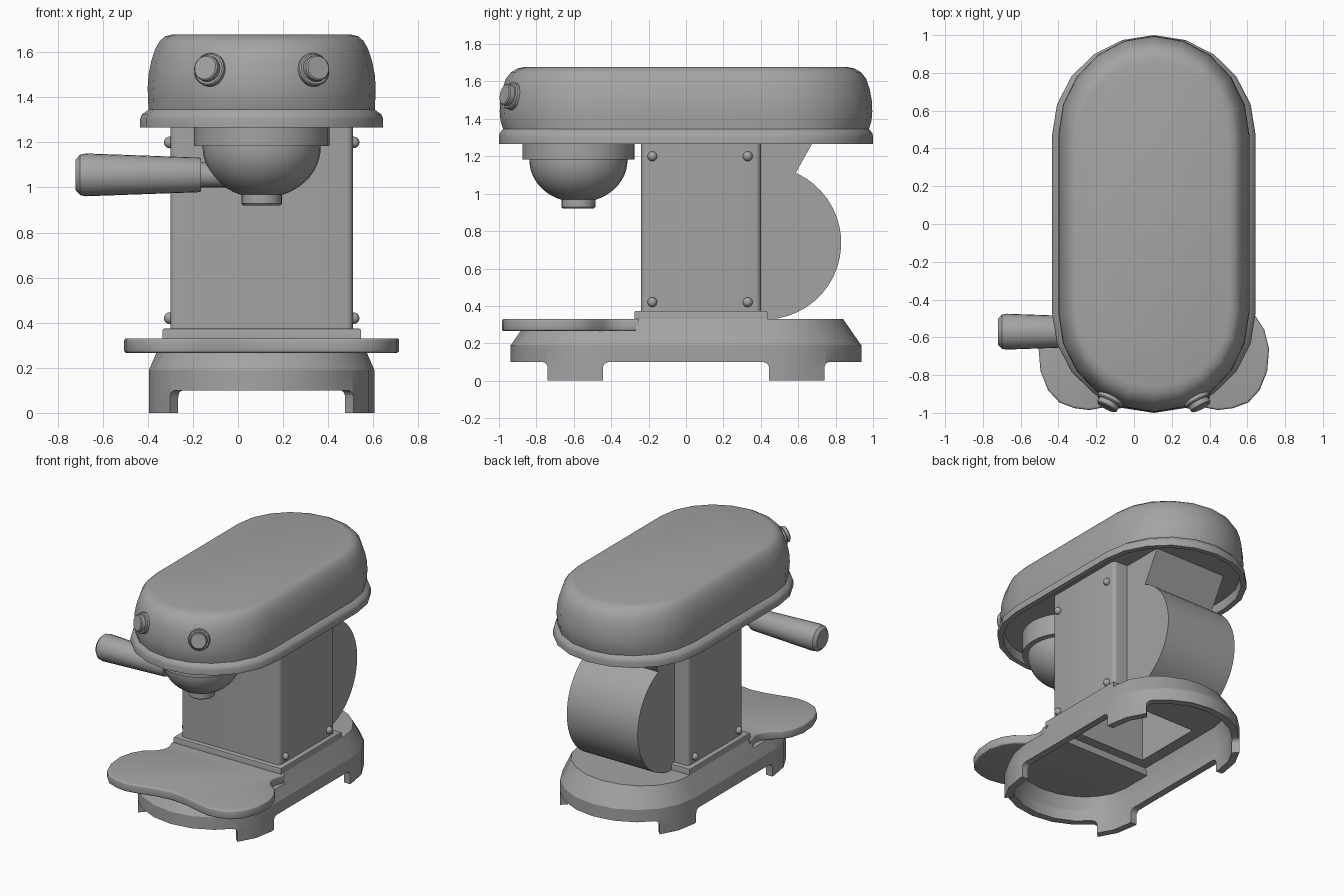
import bpy, bmesh, math
from mathutils import Vector

cube = bpy.data.objects.get("Cube")
if cube:
    bpy.data.objects.remove(cube, do_unlink=True)

CX = 0.105  # centre line of the machine
grey = bpy.data.materials.new("plain grey")
grey.use_nodes = True
grey.diffuse_color = (0.37, 0.37, 0.37, 1)
grey.node_tree.nodes["Principled BSDF"].inputs["Base Color"].default_value = (0.37, 0.37, 0.37, 1)


def activate(ob):
    bpy.ops.object.select_all(action='DESELECT')
    ob.select_set(True)
    bpy.context.view_layer.objects.active = ob


def finish(name, bm, loc=(0, 0, 0)):
    bmesh.ops.recalc_face_normals(bm, faces=bm.faces)
    me = bpy.data.meshes.new(name)
    bm.to_mesh(me)
    bm.free()
    me.materials.append(grey)
    ob = bpy.data.objects.new(name, me)
    ob.location = loc
    bpy.context.collection.objects.link(ob)
    return ob


def smooth(ob, angle=30):
    activate(ob)
    bpy.ops.object.shade_smooth_by_angle(angle=math.radians(angle))
    return ob


def cut(ob, cutter, keep=False):
    """Subtract a cutter and apply the result."""
    mod = ob.modifiers.new("cut", 'BOOLEAN')
    mod.operation = 'DIFFERENCE'
    mod.solver = 'EXACT'
    mod.object = cutter
    activate(ob)
    bpy.ops.object.modifier_apply(modifier=mod.name)
    if not keep:
        bpy.data.objects.remove(cutter, do_unlink=True)


def skin(rings):
    """Bridge equal closed rings of points and cap both ends."""
    bm = bmesh.new()
    loops = [[bm.verts.new(p) for p in ring] for ring in rings]
    n = len(loops[0])
    for a, b in zip(loops, loops[1:]):
        for i in range(n):
            j = (i + 1) % n
            bm.faces.new((a[i], a[j], b[j], b[i]))
    bm.faces.new(loops[0])
    bm.faces.new(loops[-1])
    return bm


def slab(name, outline, z):
    """Extrude a plan outline between two heights."""
    return finish(name, skin([[(x, y, h) for x, y in outline] for h in z]), (CX, 0, 0))


def box(name, x, y, z):
    return slab(name, [(x[0], y[0]), (x[1], y[0]), (x[1], y[1]), (x[0], y[1])], z)


def capsule(hx, hy, z, mid=0.47, steps=10):
    """Plan outline with straight sides and rounded ends."""
    half = [(hx * math.cos(math.pi * i / steps),
             mid + (hy - mid) * math.sin(math.pi * i / steps)) for i in range(steps + 1)]
    return [(x, y, z) for x, y in half] + [(-x, -y, z) for x, y in half]


def lathe(name, profile, loc, axis=(0, 0, 1), n=24):
    """Turn (radius, height) pairs about an axis."""
    bm = skin([[(r * math.cos(math.tau * i / n), r * math.sin(math.tau * i / n), h)
                for i in range(n)] for r, h in profile])
    ob = finish(name, bm, loc)
    ob.rotation_mode = 'QUATERNION'
    ob.rotation_quaternion = Vector(axis).to_track_quat('Z', 'Y')
    return smooth(ob)


def bevel_edges(ob, width, segments, rule):
    """Round the edges picked by a rule on their two end points."""
    bm = bmesh.new()
    bm.from_mesh(ob.data)
    edges = [e for e in bm.edges if rule(e.verts[0].co, e.verts[1].co)]
    bmesh.ops.bevel(bm, geom=edges, offset=width, segments=segments, profile=0.5, affect='EDGES')
    bm.to_mesh(ob.data)
    bm.free()


# Base: hollow shell from inner ceiling down, around the lip and up to the top
base = finish("base", skin([capsule(*r) for r in (
    (0.415, 0.81, 0.318), (0.45, 0.885, 0.18), (0.45, 0.885, 0.0),
    (0.50, 0.937, 0.0), (0.50, 0.937, 0.19), (0.44, 0.84, 0.33))]), (CX, 0, 0))

# Arches that leave four feet: one across the sides, flared ones at the ends
arches = [box("side_arch_cutter", (-0.8, 0.8), (-0.445, 0.445), (-0.1, 0.1))]
for s in (-1, 1):
    arches.append(slab("end_arch_cutter", [(-0.218, s * 0.55), (0.218, s * 0.55),
                                           (0.868, s * 1.2), (-0.868, s * 1.2)], (-0.1, 0.1)))
for arch in arches:
    side = arch.name.startswith("side")
    bevel_edges(arch, 0.035, 4, lambda a, b: min(a.z, b.z) > 0.05 and
                (abs(a.x - b.x) > 0.1 if side else abs(a.y - b.y) > 0.1))
    cut(base, arch)

# Step in the base that holds the tray
cut(base, box("tray_recess_cutter", (-0.8, 0.8), (-1.2, -0.27), (0.268, 0.5)))

# Column with its foot plate, hollow and open into the base
column = box("column", (-0.405, 0.405), (-0.24, 0.40), (0.36, 1.345))
bevel_edges(column, 0.028, 4, lambda a, b: abs(a.z - b.z) > 0.1)
plate = box("column_foot_plate", (-0.44, 0.44), (-0.275, 0.435), (0.325, 0.374))
bevel_edges(plate, 0.008, 2, lambda a, b: min(a.z, b.z) > 0.35)
hollow = box("hollow_cutter", (-0.33, 0.33), (-0.18, 0.34), (0.2, 1.2))
for part, angle in ((base, 21), (plate, 30), (column, 30)):
    cut(part, hollow, keep=True)
    smooth(part, angle)
bpy.data.objects.remove(hollow, do_unlink=True)

# Bolts on both sides of the column
for side in (-1, 1):
    for y in (-0.18, 0.33):
        for z in (0.42, 1.2):
            bm = bmesh.new()
            bmesh.ops.create_uvsphere(bm, u_segments=12, v_segments=8, radius=0.026)
            smooth(finish("column_bolt", bm, (CX + side * 0.408, y, z)), 60)

# Tray: lobed slab, mirrored about the centre line
half = [(0.12, -0.935), (0.26, -0.97), (0.34, -0.985), (0.42, -0.975), (0.50, -0.945),
        (0.56, -0.88), (0.60, -0.78), (0.61, -0.66), (0.585, -0.56), (0.54, -0.49),
        (0.475, -0.44), (0.44, -0.39), (0.435, -0.33), (0.455, -0.28), (0.455, -0.25)]
outline = [(0, -0.92)] + half + [(-x, y) for x, y in reversed(half)]
tray = slab("drip_tray", outline, (0.266, 0.331))
bevel_edges(tray, 0.012, 3, lambda a, b: abs(a.z - b.z) < 0.01 and min(a.y, b.y) < -0.27)
smooth(tray)

# Rear drum with the sloping chute that rises into the head
arc = [math.radians(-88 + 154 * i / 20) for i in range(21)]
side_profile = [(0.42 + 0.41 * math.cos(t), 0.737 + 0.41 * math.sin(t)) for t in arc]
side_profile += [(0.715, 1.34), (0.38, 1.34), (0.38, 0.328)]
drum = finish("rear_drum", skin([[(x, y, z) for y, z in side_profile] for x in (-0.29, 0.29)]), (CX, 0, 0))
smooth(drum)

# Head: rim and rounded cover, hollow underneath
head = finish("head", skin([capsule(*r) for r in (
    (0.495, 0.96, 1.335), (0.50, 0.965, 1.267), (0.539, 1.0, 1.267), (0.539, 1.0, 1.306),
    (0.530, 0.996, 1.325), (0.502, 0.978, 1.345), (0.504, 0.992, 1.39),
    (0.506, 0.996, 1.44), (0.502, 0.993, 1.50), (0.49, 0.982, 1.56), (0.472, 0.963, 1.615),
    (0.452, 0.935, 1.65), (0.43, 0.90, 1.67), (0.40, 0.86, 1.678))]), (CX, 0, 0))
smooth(head, 35)

# Brewing group: collar, bowl and spout
lathe("group_collar", [(0.30, 1.183), (0.30, 1.34)], (CX, -0.575, 0), n=32)
bowl = [(0.262 * math.cos(t), 1.178 - 0.225 * math.sin(t))
        for t in (math.radians(69 * i / 10) for i in range(11))]
lathe("filter_bowl", [(0.262, 1.20)] + bowl, (CX, -0.575, 0), n=32)
lathe("spout", [(0.09, 1.0), (0.09, 0.928), (0.083, 0.921)], (CX, -0.575, 0))

# Handle with a thin neck
lathe("handle", [(0.055, 0), (0.055, 0.21), (0.074, 0.21), (0.077, 0.22), (0.095, 0.72),
                 (0.09, 0.745), (0.068, 0.765)], (0.045, -0.57, 1.056), (-1, 0, 0))

# Two front knobs
for side in (-1, 1):
    lathe("front_knob", [(0.074, -0.04), (0.074, 0.03), (0.068, 0.037), (0.058, 0.037),
                         (0.058, 0.062), (0.052, 0.068)],
          (CX + side * 0.22, -0.912, 1.518), (side * 0.45, -0.87, 0.2), n=20)
